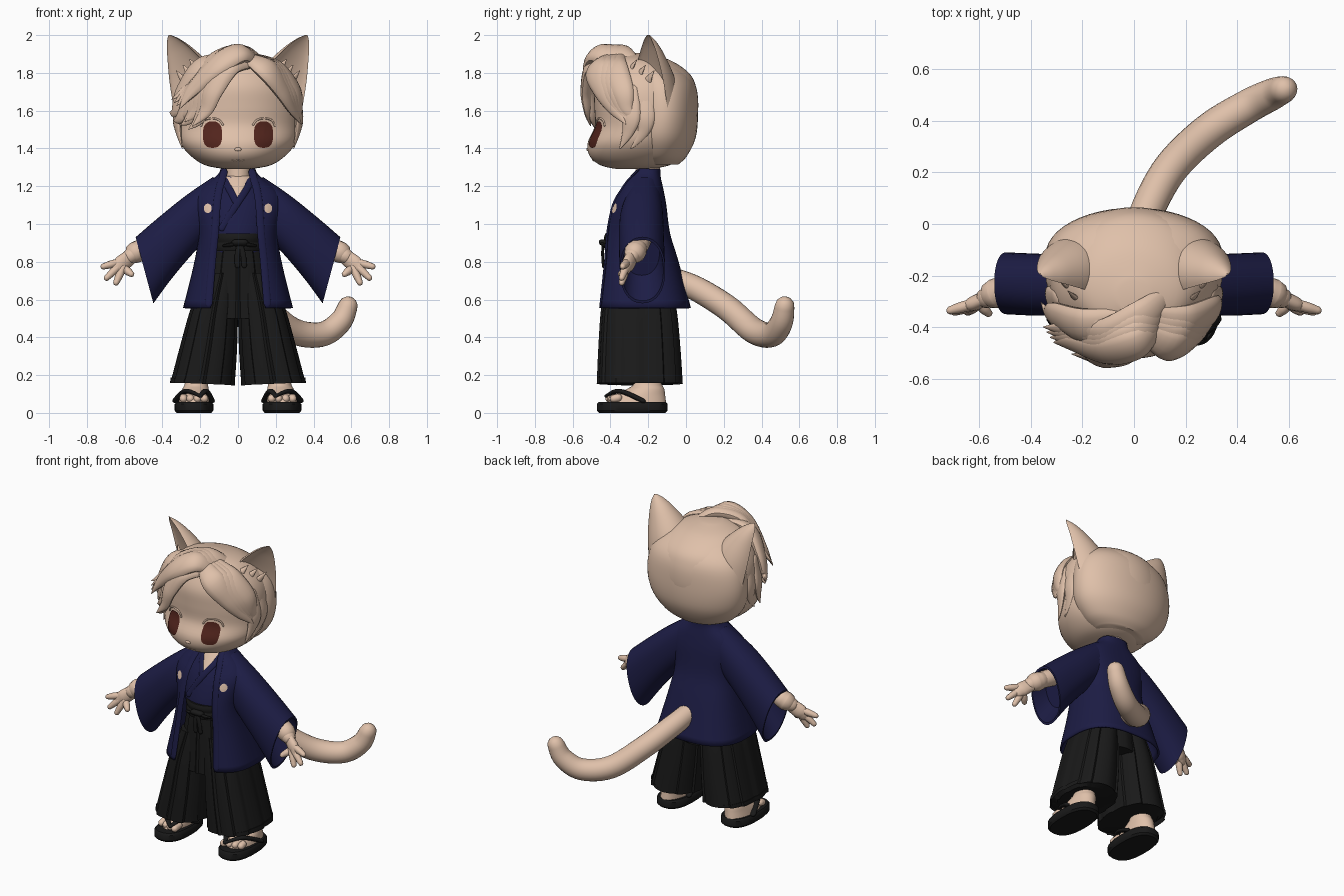
import bpy, bmesh, math
from mathutils import Vector
from mathutils.bvhtree import BVHTree

if "Cube" in bpy.data.objects:
    bpy.data.objects.remove(bpy.data.objects["Cube"])

def material(name, rgb):
    m = bpy.data.materials.new(name)
    m.use_nodes = True
    m.diffuse_color = (*rgb, 1)
    m.node_tree.nodes["Principled BSDF"].inputs["Base Color"].default_value = (*rgb, 1)
    return m

SKIN = material("warm_tan", (0.74, 0.53, 0.40))
NAVY = material("navy_cloth", (0.012, 0.012, 0.06))
BLACK = material("black_cloth", (0.01, 0.01, 0.01))
BROWN = material("brown_eye", (0.085, 0.018, 0.012))
HUB = Vector((0, -0.2, 1.55))
made = []

def finish(name, bm, mat, mirror=False, thick=0):
    bmesh.ops.recalc_face_normals(bm, faces=bm.faces)
    tree = BVHTree.FromBMesh(bm)
    me = bpy.data.meshes.new(name)
    bm.to_mesh(me)
    bm.free()
    me.materials.append(mat)
    ob = bpy.data.objects.new(name, me)
    bpy.context.collection.objects.link(ob)
    if mirror:
        ob.modifiers.new("mirror", 'MIRROR').use_mirror_merge = False
    if thick:
        s = ob.modifiers.new("cloth", 'SOLIDIFY')
        s.thickness, s.offset = thick, 0
    made.append(ob)
    return tree

def smooth(rows, k):
    """Spline interpolation through rows of numbers."""
    out = []
    for i in range(len(rows) - 1):
        a, b, c, d = (rows[max(0, min(len(rows) - 1, j))] for j in range(i - 1, i + 3))
        for s in range(k):
            t = s / k
            out.append([q + 0.5 * t * (r - p + t * (2*p - 5*q + 4*r - w + t * (3*(q - r) + w - p)))
                        for p, q, r, w in zip(a, b, c, d)])
    return out + [list(rows[-1])]

def skin_rings(bm, rings, closed=True):
    vs = [[bm.verts.new(p) for p in r] for r in rings]
    n = len(vs[0])
    for a, b in zip(vs, vs[1:]):
        for i in range(n if closed else n - 1):
            j = (i + 1) % n
            bm.faces.new((a[i], a[j], b[j], b[i]))
    if closed:
        bm.faces.new(vs[0])
        bm.faces.new(vs[-1])

def power(v, e):
    return math.copysign(abs(v) ** e, v)

def loft(name, rows, mat, n=40, k=5, e=1, mirror=False, lip=False, pleats=0,
         scoop=1, yaw=0, opening=False, thick=0):
    """Rows are centre x, y, z, half width, half depth, tilt, front opening."""
    rows = smooth([list(r) + [0] * (7 - len(r)) for r in rows], k)
    if lip:
        for r, f in ((rows[-1], 0.92), (rows[-5], 0.78)):
            rows.append(r[:3] + [v * f for v in r[3:]])
    rings = []
    for cx, cy, cz, rx, ry, tilt, gap in rows:
        start = math.asin((gap / rx) ** (1 / e)) if opening else 0
        ring = []
        for i in range(n):
            f = i / (n - 1) if opening else i / n
            a = start + f * (2 * math.pi - 2 * start)
            g = 1 - 0.06 * ((abs(f - 0.5) * pleats) % 1) if pleats else 1
            s, c = power(math.sin(a), e) * g, power(math.cos(a), e) * g
            X, Y = rx * s, -ry * c * (scoop if c > 0 else 1)
            ring.append((cx + X * math.cos(yaw) - Y * math.sin(yaw),
                         cy + X * math.sin(yaw) + Y * math.cos(yaw), cz + tilt * s))
        rings.append(ring)
    bm = bmesh.new()
    skin_rings(bm, rings, not opening)
    return finish(name, bm, mat, mirror, thick)

def tube(name, rows, mat, flat=1, mirror=False, hub=HUB, n=14, k=6):
    """Round-ended tube through rows of x, y, z, radius, flattened toward hub."""
    rows = smooth(rows, k)
    def cap(end, nxt):
        p, r = Vector(end[:3]), end[3]
        t = (p - Vector(nxt[:3])).normalized()
        return [[*(p + t * r * d), r * f] for d, f in ((0.5, 0.87), (0.85, 0.53), (0.99, 0.14))]
    rows = cap(rows[0], rows[1])[::-1] + rows + cap(rows[-1], rows[-2])
    P = [Vector(r[:3]) for r in rows]
    rings = []
    for i, p in enumerate(P):
        t = (P[min(i + 1, len(P) - 1)] - P[max(i - 1, 0)]).normalized()
        out = p - hub
        out = (out - t * out.dot(t)).normalized()
        side = t.cross(out)
        r = rows[i][3]
        rings.append([p + side * r * math.cos(a) + out * r * flat * math.sin(a)
                      for a in (2 * math.pi * j / n for j in range(n))])
    bm = bmesh.new()
    skin_rings(bm, rings)
    finish(name, bm, mat, mirror)

def front_y(tree, x, z):
    hit = tree.ray_cast(Vector((x, -2, z)), Vector((0, 1, 0)))[0]
    return hit.y if hit else -0.28

def plate(name, outline, mat, tree, mirror=False, lift=0.006):
    """Thin patch hugging the front of another part."""
    cx, cz = (sum(p[i] for p in outline) / len(outline) for i in (0, 1))
    rings = []
    for f in (1, 0.75, 0.5, 0.25, 0.03):
        pts = [(cx + (x - cx) * f, cz + (z - cz) * f) for x, z in outline]
        rings.append([(x, front_y(tree, x, z) - lift, z) for x, z in pts])
    bm = bmesh.new()
    skin_rings(bm, rings)
    bm.faces.ensure_lookup_table()
    bmesh.ops.delete(bm, geom=[bm.faces[-2]], context='FACES_ONLY')
    finish(name, bm, mat, mirror)

def oval(cx, cz, rx, rz, e=1, n=28):
    return [(cx + rx * power(math.cos(a), e), cz + rz * power(math.sin(a), e))
            for a in (2 * math.pi * i / n for i in range(n))]

# Head, back hair, face
head = loft("head", [(0, -.28, 1.29, .06, .08), (0, -.27, 1.31, .17, .18), (0, -.26, 1.36, .25, .25),
            (0, -.25, 1.43, .305, .27), (0, -.215, 1.52, .325, .268), (0, -.21, 1.62, .33, .275),
            (0, -.215, 1.72, .315, .27), (0, -.22, 1.80, .27, .235), (0, -.25, 1.87, .19, .16),
            (0, -.28, 1.905, .06, .06)], SKIN, n=56)
loft("back_hair", [(0, -.14, 1.315, .16, .1), (0, -.135, 1.36, .245, .14), (0, -.13, 1.46, .322, .182),
     (0, -.12, 1.6, .343, .183), (0, -.13, 1.74, .312, .175), (0, -.17, 1.83, .225, .14),
     (0, -.21, 1.885, .1, .07)], SKIN, n=48)
plate("eyes", oval(.135, 1.473, .051, .07, .75), BROWN, head, True)
tube("upper_eyelids", [(x, front_y(head, x, z) - .002, z, .005) for x, z in
     ((.08, 1.525), (.10, 1.55), (.14, 1.56), (.18, 1.548), (.195, 1.52))], SKIN, mirror=True)
tube("nose", [(-.008, -.518, 1.395, .01), (.008, -.518, 1.395, .01)], SKIN)
tube("mouth", [(x, front_y(head, x, z) - .001, z, .003) for x, z in
     ((0, 1.34), (.015, 1.333), (.03, 1.338))], SKIN, mirror=True)

# Cat ears turned outward, with hollow fronts and inner tufts
loft("ears", [(.215, -.185, 1.66, .15, .165, -.08), (.27, -.188, 1.80, .115, .135, -.055),
     (.318, -.192, 1.91, .07, .082, -.03), (.348, -.197, 1.97, .036, .042, -.012),
     (.362, -.2, 2.0, .008, .008, 0)], SKIN, mirror=True, scoop=-.3, yaw=.65)
for i in range(3):
    x, y, z = .19 + .035*i, -.30 + .045*i, 1.76 - .03*i
    tube(f"ear_tuft_{i}", [(x, y, z, .028), (x + .03, y + .01, z + .06, .022), (x + .065, y + .04, z + .11, .003)],
         SKIN, .5, True)

# Swept fringe, crown and side locks
for i in range(7):
    f = i / 6
    kick = .03 * (i % 2)
    tube(f"swept_fringe_{i}", [(.09 - .08*f, -.40 + .04*f, 1.86 + .01*f, .04),
         (-.05 - .13*f, -.485 + .09*f, 1.84, .075), (-.13 - .16*f, -.52 + .16*f, 1.71, .06),
         (-.17 - .16*f, -.515 + .17*f, 1.60 - kick, .038),
         (-.24 - .12*f, -.505 + .2*f, 1.52 + .07*f - kick, .003)], SKIN, .5)
for i in range(4):
    f = i / 3
    tube(f"crown_lock_{i}", [(.12 - .03*f, -.28 - .12*f, 1.86, .04), (.03 - .02*f, -.36 - .1*f, 1.905, .07),
         (-.11, -.43 - .06*f, 1.865 - .03*f, .07), (-.24, -.41 - .05*f, 1.74 - .03*f, .045),
         (-.35 + .04*f, -.40 - .06*f, 1.66 - .05*f, .003)], SKIN, .55)
    tube(f"side_fringe_{i}", [(.05 + .04*f, -.42 + .06*f, 1.88, .04), (.15 + .05*f, -.47 + .09*f, 1.82, .075),
         (.235 + .06*f, -.43 + .09*f, 1.71, .065), (.29 + .03*f, -.375 + .06*f, 1.61, .04),
         (.335, -.32 + .05*f, 1.53 + .02*f, .003)], SKIN, .5)
for i in range(2):
    tube(f"sideburns_{i}", [(.30, -.29 + .07*i, 1.70, .04), (.322, -.29 + .08*i, 1.57, .05),
         (.313, -.31 + .08*i, 1.48, .03), (.295, -.35 + .06*i, 1.40, .003)], SKIN, .4, True)

# Neck, inner robe and its crossed lapels
tube("neck", [(0, -.21, 1.12, .07), (0, -.205, 1.22, .066), (0, -.2, 1.33, .066)], SKIN, hub=Vector((0, 1, 1.2)))
robe = loft("inner_robe", [(0, -.2, 1.255, .075, .062), (0, -.22, 1.2, .13, .085), (0, -.245, 1.1, .18, .125),
            (0, -.26, .95, .17, .155), (0, -.26, .85, .15, .15)], NAVY)
plate("bare_chest", [(-.068, 1.253), (-.025, 1.253), (.025, 1.253), (.068, 1.253), (.035, 1.19), (0, 1.13),
      (-.035, 1.19)], SKIN, robe)
for name, path in (("left_lapel", ((.08, 1.245), (.043, 1.18), (-.01, 1.10), (-.085, .98))),
                   ("right_lapel", ((-.08, 1.245), (-.043, 1.18), (-.012, 1.12)))):
    tube(name, [(x, front_y(robe, x, z) - .004, z, .018) for x, z in path], NAVY, .35, hub=Vector((0, 0, 1.1)))

# Open coat with collar bands, crests and hanging sleeves
coat = loft("coat", [(0, -.2, 1.29, .085, .06, 0, .06), (0, -.22, 1.25, .11, .08, 0, .07),
            (0, -.235, 1.18, .2, .11, 0, .088), (0, -.25, 1.1, .23, .14, 0, .1),
            (0, -.26, .95, .205, .17, 0, .11), (0, -.245, .8, .225, .2, 0, .125),
            (0, -.225, .555, .285, .245, 0, .145)], NAVY, n=56, e=.75, opening=True, thick=.012)
tube("collar_bands", [(x + .012, front_y(coat, x + .012, z) - .003, z, .02) for x, z in
     ((.062, 1.275), (.074, 1.23), (.088, 1.18), (.1, 1.1), (.11, .95), (.125, .8), (.143, .58))],
     NAVY, .35, True, Vector((.05, .3, .9)))
plate("chest_crests", oval(.16, 1.083, .021, .025), SKIN, coat, True, .009)
loft("sleeves", [(.11, -.22, 1.12, .02, .09, .13), (.24, -.235, 1.015, .03, .115, .14),
     (.38, -.235, .88, .04, .12, .155), (.495, -.23, .755, .047, .12, .175)],
     NAVY, e=.9, mirror=True, lip=True)

# Arms, fur cuffs, hands
BACK = Vector((.5, .6, 1.2))
tube("forearms", [(.38, -.23, .94, .055), (.48, -.25, .885, .052), (.57, -.285, .83, .042)], SKIN, 1, True, BACK)
tube("wrist_cuffs", [(.515, -.26, .865, .055), (.54, -.27, .85, .058)], SKIN, 1, True, BACK)
tube("palms", [(.57, -.285, .825, .042), (.615, -.305, .79, .046), (.635, -.315, .77, .038)], SKIN, .65, True, BACK)
for i, (x, y, z) in enumerate(((.712, -.335, .775), (.695, -.34, .715), (.645, -.34, .69), (.565, -.345, .735))):
    a = (.64 - .015*i, -.315, .795 - .012*i)
    b = [(p + q) / 2 for p, q in zip(a, (x, y, z))]
    tube(f"fingers_{i}", [(*a, .021), (*b, .021), (x, y, z, .016)], SKIN, 1, True, BACK, n=10)

# Pleated wide trousers and sash
loft("trouser_waist", [(0, -.26, .95, .13, .15), (0, -.255, .75, .175, .172), (0, -.25, .5, .2, .19)],
     BLACK, n=96, pleats=12)
loft("trouser_legs", [(.085, -.255, .74, .09, .165), (.125, -.25, .55, .126, .2),
     (.155, -.247, .35, .15, .217, .01), (.186, -.245, .168, .17, .227, -.0), (.186, -.245, .166, .17, .227, .022)],
     BLACK, n=96, e=.85, pleats=12, mirror=True, lip=True)
for z in (.925, .88):
    loft("sash_band", [(0, -.26, z - .024, .15, .168), (0, -.26, z, .155, .174), (0, -.26, z + .024, .15, .168)],
         BLACK, k=3)
tube("sash_knot", [(-.01, -.437, .9, .026), (.03, -.437, .9, .026)], BLACK, .7)
for s in (-1, 1):
    tube("sash_tie", [(.01, -.44, .9, .013), (.012 + s * .015, -.442, .84, .014), (.015 + s * .018, -.438, .78, .014)],
         BLACK, .5, hub=Vector((0, 0, .85)))
    tube("sash_loop", [(.01, -.435, .9, .014), (.01 + s * .05, -.438, .89, .016), (.01 + s * .08, -.425, .885, .012)],
         BLACK, .6)

# Feet, toes and thonged sandals
loft("feet", [(.22, -.2, .32, .06, .065), (.22, -.2, .17, .06, .07), (.225, -.215, .125, .07, .1),
     (.23, -.25, .09, .077, .14), (.235, -.26, .05, .08, .155)], SKIN, mirror=True)
for i in range(4):
    tube(f"toes_{i}", [(.18 + .036*i, -.36, .08, .022), (.178 + .037*i, -.405 + .008*i, .075, .021)], SKIN, 1, True)
loft("sandal_soles", [(.233, -.285, 0, .092, .175), (.233, -.285, .012, .102, .187),
     (.233, -.285, .047, .102, .187), (.233, -.285, .058, .093, .178)], BLACK, k=1, e=.8, mirror=True)
for x, m in ((.14, .17), (.33, .275)):
    tube("sandal_straps", [(.2, -.42, .09, .012), (m, -.35, .115, .018), (x, -.23, .065, .018)], BLACK, .7, True)

# Tail
tube("tail", [(.02, -.06, .705, .062), (.055, .06, .655, .066), (.145, .22, .555, .068), (.29, .36, .435, .069),
     (.44, .455, .415, .066), (.54, .505, .48, .061), (.582, .522, .565, .052)], SKIN, hub=Vector((0, .6, 1.5)), n=20)

# Smooth shading that keeps creases
for ob in bpy.context.selected_objects:
    ob.select_set(False)
for ob in made:
    ob.select_set(True)
bpy.context.view_layer.objects.active = made[0]
bpy.ops.object.shade_smooth_by_angle(angle=math.radians(40))
